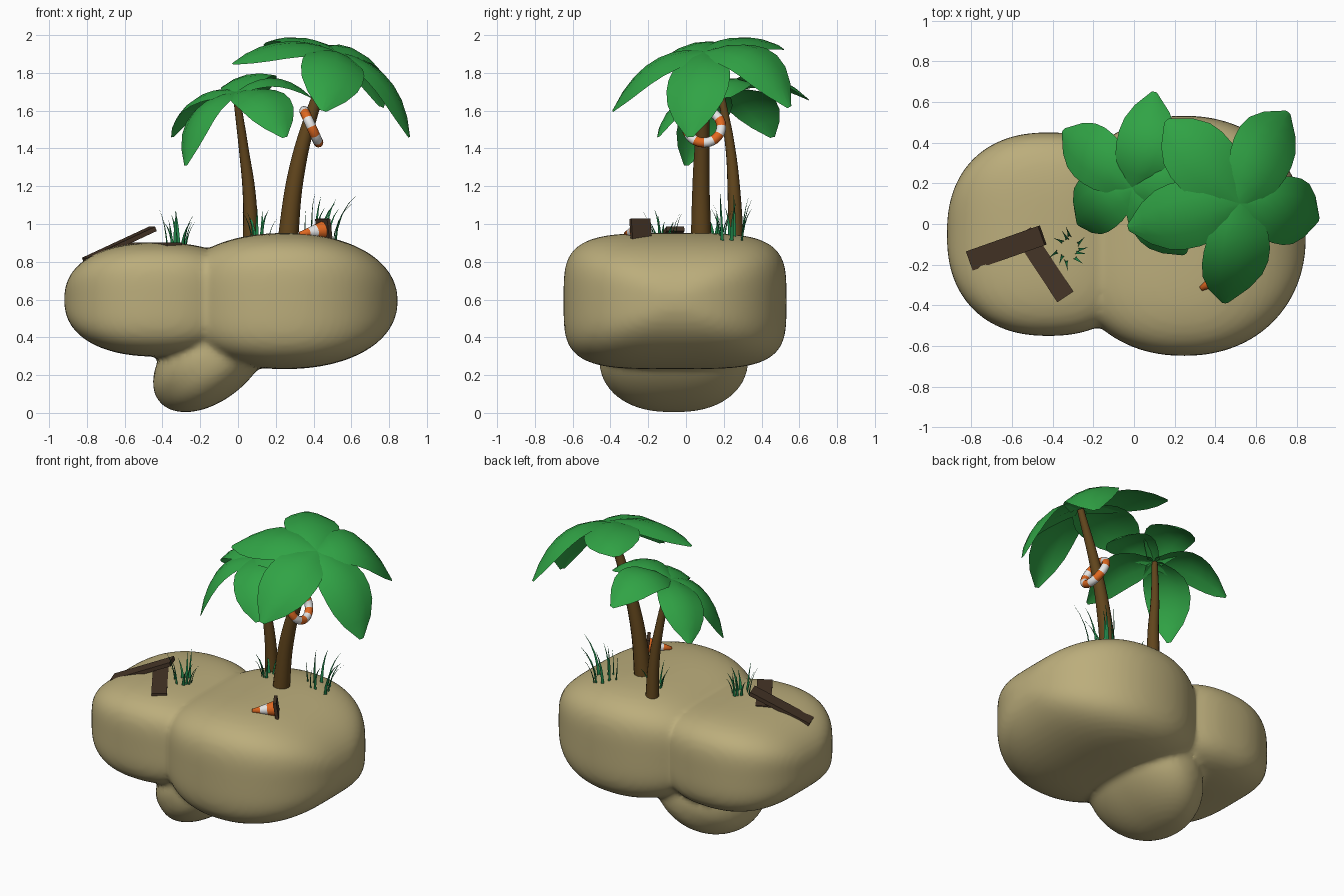
import bpy, bmesh, math, random
from mathutils import Vector, Matrix

if "Cube" in bpy.data.objects:
    bpy.data.objects.remove(bpy.data.objects["Cube"])

random.seed(4)


def material(name, rgb):
    m = bpy.data.materials.new(name)
    m.diffuse_color = (*rgb, 1)
    m.use_nodes = True
    m.node_tree.nodes["Principled BSDF"].inputs["Base Color"].default_value = m.diffuse_color
    return m


SAND = material("sand", (0.50, 0.42, 0.20))
BARK = material("bark", (0.12, 0.06, 0.012))
LEAF = material("leaf green", (0.03, 0.37, 0.06))
GRASS = material("grass green", (0.015, 0.24, 0.07))
WOOD = material("dark wood", (0.06, 0.035, 0.02))
ORANGE = material("orange", (0.75, 0.14, 0.015))
WHITE = material("white", (0.8, 0.8, 0.8))


def make(name, bm, mats, smooth=True):
    me = bpy.data.meshes.new(name)
    bmesh.ops.recalc_face_normals(bm, faces=bm.faces)
    for f in bm.faces:
        f.smooth = smooth
    bm.to_mesh(me)
    bm.free()
    ob = bpy.data.objects.new(name, me)
    for m in mats:
        me.materials.append(m)
    bpy.context.collection.objects.link(ob)
    return ob


def bezier(a, b, c, t):
    return a * (1 - t) ** 2 + b * 2 * t * (1 - t) + c * t * t


# Island: three superellipsoid boulders fused together
def boulder(bm, centre, size, p, e, tilt=0):
    rot = Matrix.Rotation(math.radians(tilt), 3, 'Y')
    new = bmesh.ops.create_icosphere(bm, subdivisions=5, radius=1)['verts']
    for v in new:
        x, y, z = (abs(k) for k in v.co)
        f = ((y ** e + z ** e) ** (p / e) + x ** p) ** (1 / p)
        q = v.co / f
        v.co = rot @ Vector([q[i] * size[i] for i in range(3)]) + Vector(centre)


bm = bmesh.new()
boulder(bm, (0.245, -0.058, 0.592), (0.60, 0.59, 0.36), 2.15, 4)
boulder(bm, (-0.42, -0.05, 0.60), (0.50, 0.50, 0.302), 2.3, 4)
boulder(bm, (-0.14, -0.065, 0.29), (0.36, 0.395, 0.22), 2, 2.5, -40)
island = make("island", bm, [SAND])
rm = island.modifiers.new("fuse", 'REMESH')
rm.mode = 'VOXEL'
rm.voxel_size = 0.02
rm.use_smooth_shade = True
sm = island.modifiers.new("soften", 'SMOOTH')
sm.factor = 0.5
sm.iterations = 4


# Palm trunks: tapered curves
def trunk(name, pts):
    cu = bpy.data.curves.new(name, 'CURVE')
    cu.dimensions = '3D'
    cu.bevel_depth = 1
    cu.bevel_resolution = 4
    cu.resolution_u = 8
    cu.use_fill_caps = True
    sp = cu.splines.new('BEZIER')
    sp.bezier_points.add(len(pts) - 1)
    for b, (x, y, z, r) in zip(sp.bezier_points, pts):
        b.co = (x, y, z)
        b.radius = r
        b.handle_left_type = b.handle_right_type = 'AUTO'
    cu.materials.append(BARK)
    bpy.context.collection.objects.link(bpy.data.objects.new(name, cu))


trunk("left_trunk", [(.068, .265, .86, .044), (.06, .255, 1.15, .035),
                     (.03, .235, 1.4, .026), (-.01, .185, 1.69, .018)])
trunk("right_trunk", [(.26, .08, .88, .055), (.305, .08, 1.25, .044),
                      (.38, .09, 1.55, .034), (.51, .10, 1.91, .022)])


# Palm leaves: broad arched blades, width square to the leaning crown axis
def leaf(name, base, ctrl, tip, axis, width):
    base, ctrl, tip, axis = map(Vector, (base, ctrl, tip, axis))
    profile = [.35, .7, .92, 1, 1, .9, .62, .1]
    bm = bmesh.new()
    rows = []
    side = (tip - base).cross(axis).normalized()
    for i, w in enumerate(profile):
        t = i / (len(profile) - 1)
        p = bezier(base, ctrl, tip, t)
        tan = bezier(base, ctrl, tip, t + .01) - bezier(base, ctrl, tip, t - .01)
        up = side.cross(tan).normalized()
        rows.append([bm.verts.new(p + side * s * w * width / 2 - up * s * s * w * width * .12)
                     for s in (-1, -.5, 0, .5, 1)])
    for a, b in zip(rows, rows[1:]):
        for j in range(4):
            bm.faces.new((a[j], a[j + 1], b[j + 1], b[j]))
    make(name, bm, [LEAF])


left_crown = [((-.25, .36, 1.76), (-.35, .46, 1.46)),
              ((-.27, .08, 1.68), (-.28, .00, 1.31)),
              ((.16, -.05, 1.76), (.25, -.15, 1.46)),
              ((.20, .20, 1.86), (.39, .22, 1.67)),
              ((.06, .40, 1.90), (.10, .65, 1.66))]
right_crown = [((.25, .03, 2.03), (-.03, -.02, 1.85)),
               ((.33, .33, 2.05), (.16, .51, 1.93)),
               ((.67, .40, 2.02), (.76, .55, 1.62)),
               ((.85, .05, 1.85), (.91, .02, 1.46)),
               ((.54, -.22, 1.93), (.45, -.39, 1.60))]
for i, (c, t) in enumerate(left_crown):
    leaf(f"left_leaf_{i}", (-.01, .18, 1.70), c, t, (-.25, -.1, 1), .29)
for i, (c, t) in enumerate(right_crown):
    leaf(f"right_leaf_{i}", (.52, .10, 1.915), c, t, (.3, -.15, 1), .34)


# Grass tufts: rings of bent tapering blades
def tuft(name, x, y, z, n, spread, height, lean):
    bm = bmesh.new()
    for i in range(n):
        a = math.tau * i / n + random.uniform(-.3, .3)
        d = Vector((math.cos(a), math.sin(a), 0))
        s = Vector((-d.y, d.x, 0))
        h = height * random.uniform(.6, 1)
        p0 = Vector((x, y, z)) + d * spread * random.uniform(.5, 1)
        p1 = p0 + Vector((0, 0, h * .65)) + d * .01
        p2 = p0 + Vector((lean * h, 0, h)) + d * .05 + s * .02
        prev = None
        for k in range(5):
            p, w = bezier(p0, p1, p2, k / 4), .011 * (1 - k / 4) + .0006
            row = [bm.verts.new(p - s * w), bm.verts.new(p + d * w * .5), bm.verts.new(p + s * w)]
            if prev:
                for j in range(2):
                    bm.faces.new((prev[j], prev[j + 1], row[j + 1], row[j]))
            prev = row
    make(name, bm, [GRASS])


tuft("left_grass", -.32, -.12, .87, 10, .06, .22, 0)
tuft("middle_grass", .11, .16, .91, 7, .05, .19, 0)
tuft("right_grass", .44, .24, .89, 9, .09, .28, .25)


# Planks
def box(name, centre, x_dir, size, mat):
    xd = Vector(x_dir).normalized()
    yd = Vector((0, 0, 1)).cross(xd).normalized()
    rot = Matrix((xd, yd, xd.cross(yd))).transposed().to_4x4()
    bm = bmesh.new()
    bmesh.ops.create_cube(bm, size=1, matrix=Matrix.Translation(centre) @ rot
                          @ Matrix.Diagonal((*size, 1)))
    make(name, bm, [mat], False)


box("leaning_plank", (-.628, -.118, .892), (.355, .125, .165), (.41, .10, .025), WOOD)
box("flat_plank", (-.442, -.20, .888), (.215, -.325, 0), (.38, .095, .03), WOOD)

# Life ring threaded on the right trunk, striped by angle
bm = bmesh.new()
N, M, R, r = 48, 12, .092, .026
ring = [[bm.verts.new(((R + r * math.cos(math.tau * j / M)) * math.cos(math.tau * i / N),
                       (R + r * math.cos(math.tau * j / M)) * math.sin(math.tau * i / N),
                       r * math.sin(math.tau * j / M))) for j in range(M)] for i in range(N)]
for i in range(N):
    for j in range(M):
        a, b, k = ring[i], ring[(i + 1) % N], (j + 1) % M
        f = bm.faces.new((a[j], b[j], b[k], a[k]))
        f.material_index = (i // 4) % 2
axis = Vector((.2, 0, .09))
bm.transform(Matrix.Translation((.388, .095, 1.515)) @ axis.to_track_quat('Z', 'Y').to_matrix().to_4x4())
make("life_ring", bm, [ORANGE, WHITE])

# Fallen cone: square foot plus banded tapering body
foot = Vector((.455, -.24, .968))
cdir = Vector((-.80, -.50, -.13)).normalized()
box("cone_foot", foot, cdir, (.02, .12, .12), WOOD)
bm = bmesh.new()
prev = None
for k, (h, rad) in enumerate([(0, .050), (.055, .036), (.10, .024), (.15, .012)]):
    row = [bm.verts.new((rad * math.cos(math.tau * j / 16), rad * math.sin(math.tau * j / 16), h))
           for j in range(16)]
    if prev:
        for j in range(16):
            n = (j + 1) % 16
            bm.faces.new((prev[j], prev[n], row[n], row[j])).material_index = 1 if k == 2 else 0
    prev = row
bm.faces.new(prev)
bm.transform(Matrix.Translation(foot) @ cdir.to_track_quat('Z', 'Y').to_matrix().to_4x4())
make("cone_body", bm, [ORANGE, WHITE])
